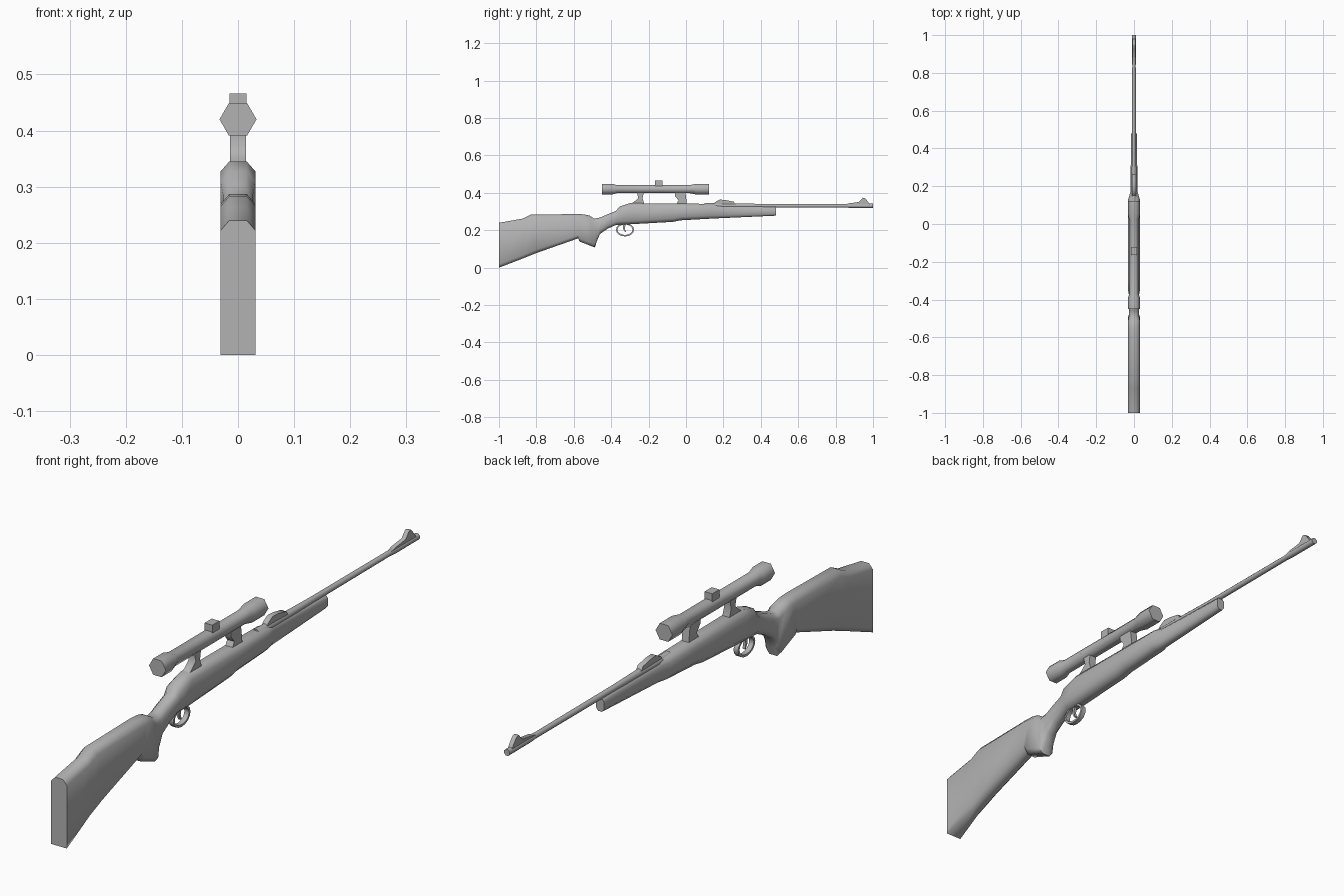
import bpy
import bmesh
import math
from mathutils import Vector

default_cube = bpy.data.objects.get("Cube")
if default_cube:
    bpy.data.objects.remove(default_cube, do_unlink=True)

# Single plain grey for the whole model
grey = bpy.data.materials.new("plain_grey")
grey.use_nodes = True
colour = (0.45, 0.45, 0.45, 1)
grey.diffuse_color = colour
grey.node_tree.nodes["Principled BSDF"].inputs["Base Color"].default_value = colour


def finish(name, bm, angle=65):
    """Turn a bmesh into a smooth-shaded, grey object."""
    bmesh.ops.recalc_face_normals(bm, faces=bm.faces)
    mesh = bpy.data.meshes.new(name)
    bm.to_mesh(mesh)
    bm.free()
    mesh.materials.append(grey)
    part = bpy.data.objects.new(name, mesh)
    bpy.context.collection.objects.link(part)
    bpy.ops.object.select_all(action="DESELECT")
    part.select_set(True)
    bpy.context.view_layer.objects.active = part
    bpy.ops.object.shade_smooth_by_angle(angle=math.radians(angle))
    return part


def loft(name, sections, closed=False, angle=65):
    """Skin a list of equal-length point loops, capping the ends if open."""
    bm = bmesh.new()
    rings = [[bm.verts.new(point) for point in section] for section in sections]
    pairs = list(zip(rings, rings[1:]))
    if closed:
        pairs.append((rings[-1], rings[0]))
    else:
        bm.faces.new(rings[0])
        bm.faces.new(rings[-1])
    for first, second in pairs:
        for i in range(len(first)):
            j = (i + 1) % len(first)
            bm.faces.new((first[i], first[j], second[j], second[i]))
    return finish(name, bm, angle)


def lathe(name, profile, height, sides, turn=0.0):
    """Turned part along y, from (y, radius) pairs."""
    angles = [turn + math.tau * i / sides for i in range(sides)]
    return loft(name, [
        [(r * math.cos(a), y, height + r * math.sin(a)) for a in angles]
        for y, r in profile])


def plate(name, outline, half_width):
    """Side outline of (y, z) points extruded across x."""
    return loft(name, [[(x, y, z) for y, z in outline]
                       for x in (-half_width, half_width)])


def stock_section(top_y, top_z, low_y, low_z, width, square_toe=False):
    """Chamfered cross-section, leaning when top_y and low_y differ."""
    top, low = Vector((0, top_y, top_z)), Vector((0, low_y, low_z))
    chamfer = min(0.2, 0.018 / (top - low).length)
    toe = width if square_toe else width * 0.5
    right = [(toe, 0), (width, chamfer), (width, 1 - chamfer), (width * 0.5, 1)]
    loop = right + [(-x, t) for x, t in reversed(right)]
    return [low.lerp(top, t) + Vector((x, 0, 0)) for x, t in loop]


# Stock: butt, grip, wrist, action and tapering fore-end
wide, wrist, fore = 0.031, 0.027, 0.019
stations = [
    (-1, .24, -1, 0, wide, True),
    (-.87, .263, -.87, .05, wide),
    (-.83, .283, -.8, .078, wide),
    (-.58, .287, -.576, .157, wide),
    (-.545, .285, -.57, .14, wide),
    (-.515, .278, -.487, .108, wide),
    (-.49, .262, -.477, .14, wrist),
    (-.46, .268, -.46, .18, wrist),
    (-.42, .285, -.42, .208, wrist),
    (-.375, .303, -.375, .228, wrist),
    (-.355, .327, -.35, .23, wide),
    (-.3, .345, -.28, .233, wide),
    (-.07, .343, -.07, .245, wide),
    (-.03, .343, -.03, .253, wide),
    (.13, .341, .13, .262, wide),
    (.17, .336, .17, .264, fore),
    (.48, .325, .48, .278, .015),
]
loft("stock", [stock_section(*station) for station in stations])

# Barrel with a slightly thicker muzzle
lathe("barrel", [(.1, .016), (.2, .015), (.4, .011), (.84, .01),
                 (.88, .012), (1, .012)], .331, 8, math.pi / 8)

# Iron sights
plate("rear_sight", [(.14, .33), (.155, .35), (.18, .364), (.21, .362),
                     (.255, .353), (.27, .33)], .01)
plate("front_sight", [(.84, .335), (.87, .344), (.925, .351), (.945, .374),
                      (.957, .372), (.975, .35), (.985, .335)], .008)

# Scope tube with flared hexagonal bells, and its turret
lathe("scope", [(-.45, .033), (-.395, .033), (-.37, .025), (.02, .025),
                (.055, .033), (.123, .033)], .42, 6)
lathe_cap = [(-.165, .43), (-.165, .466), (-.125, .466), (-.125, .43)]
plate("scope_turret", lathe_cap, .015)

# Scope mounts, waisted between tube and action
mounts = {
    "rear_mount": [(-.305, .335), (-.28, .35), (-.255, .372), (-.265, .41),
                   (-.225, .41), (-.232, .37), (-.22, .335)],
    "front_mount": [(-.055, .335), (-.04, .36), (-.06, .385), (-.06, .41),
                    (-.005, .41), (0, .38), (.005, .335)],
}
for mount_name, outline in mounts.items():
    plate(mount_name, outline, .014)

# Trigger guard: a flat band swept around an oval
guard = []
for i in range(16):
    a = math.tau * i / 16
    outward = Vector((0, math.cos(a), math.sin(a)))
    middle = Vector((0, -.326 + .044 * outward.y, .203 + .032 * outward.z))
    guard.append([middle + outward * out + Vector((across, 0, 0))
                  for out, across in ((-.004, -.009), (.004, -.009),
                                      (.004, .009), (-.004, .009))])
loft("trigger_guard", guard, closed=True)

# Trigger blade
plate("trigger", [(-.335, .235), (-.337, .21), (-.326, .19), (-.322, .192),
                  (-.327, .21), (-.322, .235)], .005)
